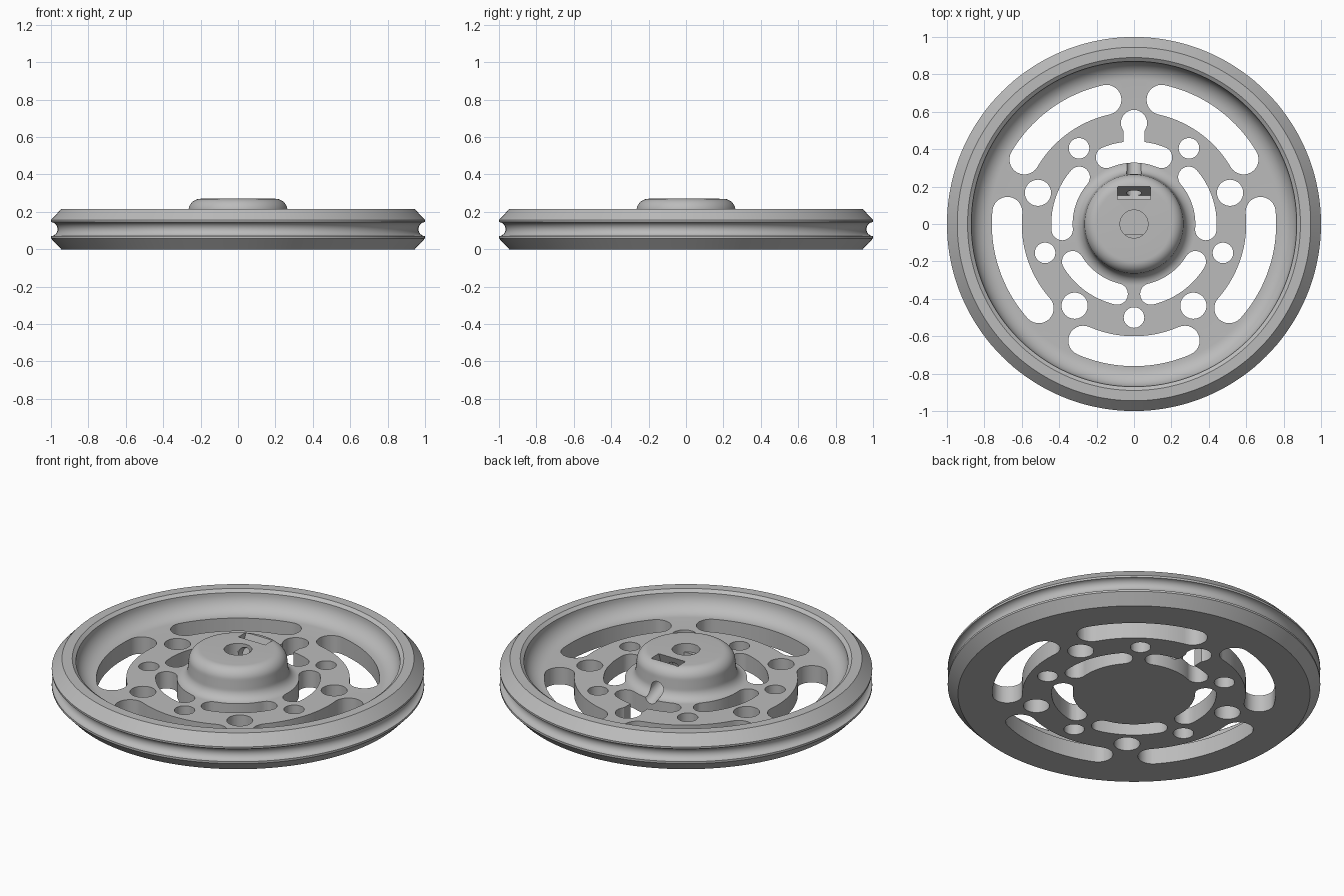
import bpy
import bmesh
from math import sin, cos, pi, radians
from mathutils import Matrix, Vector

if "Cube" in bpy.data.objects:
    bpy.data.objects.remove(bpy.data.objects["Cube"], do_unlink=True)

WEB = 0.1          # top of the thin web
TILT = radians(20)  # slope of the set screw


def arc(cx, cy, r, a0, a1, n=10):
    """Points on an arc, angles in degrees."""
    angles = [radians(a0 + (a1 - a0) * i / n) for i in range(n + 1)]
    return [(cx + r * cos(a), cy + r * sin(a)) for a in angles]


def make_object(name, bm):
    bmesh.ops.recalc_face_normals(bm, faces=bm.faces)
    mesh = bpy.data.meshes.new(name)
    bm.to_mesh(mesh)
    bm.free()
    obj = bpy.data.objects.new(name, mesh)
    bpy.context.collection.objects.link(obj)
    return obj


def lathe(name, profile, steps=144):
    bm = bmesh.new()
    verts = [bm.verts.new((r, 0, z)) for r, z in profile]
    edges = [bm.edges.new(pair) for pair in zip(verts, verts[1:])]
    bmesh.ops.spin(bm, geom=verts + edges, cent=(0, 0, 0), axis=(0, 0, 1),
                   angle=2 * pi, steps=steps)
    bmesh.ops.remove_doubles(bm, verts=bm.verts, dist=0.0001)
    return make_object(name, bm)


cutters = []


def prism(name, outline, z0, z1, matrix=Matrix()):
    """Cutter: an outline extruded from z0 to z1."""
    bm = bmesh.new()
    face = bm.faces.new([bm.verts.new((x, y, z0)) for x, y in outline])
    top = bmesh.ops.extrude_face_region(bm, geom=[face])
    moved = [v for v in top["geom"] if isinstance(v, bmesh.types.BMVert)]
    bmesh.ops.translate(bm, verts=moved, vec=(0, 0, z1 - z0))
    bmesh.ops.transform(bm, matrix=matrix, verts=bm.verts)
    obj = make_object(name, bm)
    obj.hide_render = True
    cutters.append(obj)


def circle(cx, cy, r, n=40):
    return arc(cx, cy, r, 0, 360, n)[:-1]


def polar(r, angle):
    return r * cos(radians(angle)), r * sin(radians(angle))


def curved_slot(name, angle, r, half_width, half_span):
    a0, a1 = angle - half_span, angle + half_span
    x0, y0 = polar(r, a0)
    x1, y1 = polar(r, a1)
    outline = (arc(0, 0, r + half_width, a0, a1, 24)
               + arc(x1, y1, half_width, a1, a1 + 180, 14)[1:]
               + arc(0, 0, r - half_width, a1, a0, 24)[1:]
               + arc(x0, y0, half_width, a0 + 180, a0 + 360, 14)[1:-1])
    prism(name, outline, -0.1, 0.195)


# Wheel body: rim with a rounded belt groove, thin web and domed hub
profile = [(0, 0), (0.945, 0), (1, 0.058)]
profile += arc(1.003, 0.1075, 0.038, 265, 95, 14)
profile += [(1, 0.157), (0.945, 0.215), (0.89, 0.215), (0.87, 0.2)]
profile += arc(0.77, 0.2, 0.1, 0, -90)[1:]
profile += arc(0.33, 0.16, 0.06, 270, 180)
profile += arc(0.2, 0.205, 0.065, 0, 90)
profile += [(0, 0.27)]
wheel = lathe("pulley_wheel", profile)

# Curved slots and round holes, repeated five times around the web
for i in range(5):
    angle = 18 + 72 * i
    curved_slot("outer_slot", angle + 36, 0.68, 0.08, 23.5)
    curved_slot("inner_slot", angle, 0.385, 0.057, 22.5)
    prism("large_hole", circle(*polar(0.54, angle), 0.07), -0.1, 0.2)
    prism("small_hole", circle(*polar(0.5, angle + 36), 0.055), -0.1, 0.2)

# Neck joining the rear large hole to the inner slot
prism("keyhole_neck", [(-0.056, 0.4), (0.056, 0.4), (0.056, 0.53), (-0.056, 0.53)],
      -0.1, 0.19)

# Shaft bore: round mouth over a flat-sided socket
prism("bore_mouth", circle(0, 0, 0.075), 0.22, 0.4)
prism("bore_socket", arc(0, 0, 0.075, -47, 227, 36), 0.05, 0.25)

# Tilted nut pocket and the set screw hole that runs down and outward
pocket = Matrix.Translation((0, 0.2, 0.27)) @ Matrix.Rotation(-TILT, 4, "X")
prism("nut_pocket", [(-0.088, -0.066), (0.088, -0.066), (0.088, 0), (-0.088, 0)],
      -0.14, 0.1, pocket)
axis = Vector((0, cos(TILT), -sin(TILT)))
screw = Matrix.Translation((0, 0.165, 0.175)) @ axis.to_track_quat("Z", "Y").to_matrix().to_4x4()
prism("screw_hole", circle(0, 0, 0.041, 32), -0.13, 0.29, screw)

# Cut everything, then remove the cutters
for cutter in cutters:
    mod = wheel.modifiers.new(cutter.name, "BOOLEAN")
    mod.operation = "DIFFERENCE"
    mod.solver = "EXACT"
    mod.object = cutter
bpy.context.view_layer.update()
graph = bpy.context.evaluated_depsgraph_get()
cut_mesh = bpy.data.meshes.new_from_object(wheel.evaluated_get(graph))
wheel.modifiers.clear()
wheel.data = cut_mesh
for cutter in cutters:
    bpy.data.objects.remove(cutter, do_unlink=True)

# Plain grey finish
grey = bpy.data.materials.new("plain_grey")
grey.use_nodes = True
colour = (0.5, 0.5, 0.5, 1)
grey.diffuse_color = colour
grey.node_tree.nodes["Principled BSDF"].inputs["Base Color"].default_value = colour
wheel.data.materials.clear()
wheel.data.materials.append(grey)

bpy.ops.object.select_all(action="DESELECT")
wheel.select_set(True)
bpy.context.view_layer.objects.active = wheel
bpy.ops.object.shade_smooth_by_angle(angle=radians(30))
